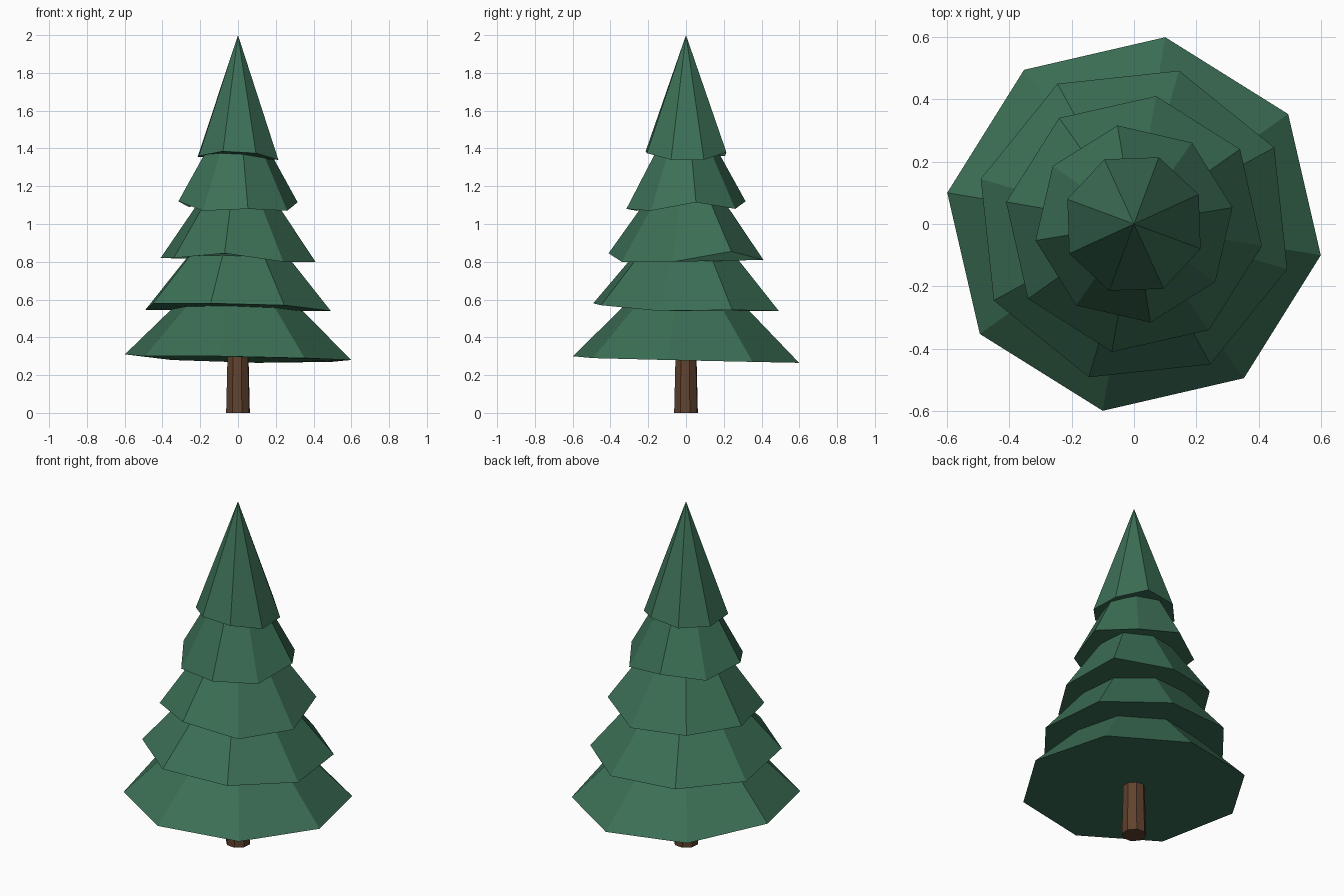
import bpy
import bmesh
from math import cos, sin, radians, tau

SIDES = 8

cube = bpy.data.objects.get("Cube")
if cube:
    bpy.data.objects.remove(cube, do_unlink=True)


def make_material(name, rgb):
    mat = bpy.data.materials.new(name)
    mat.use_nodes = True
    mat.diffuse_color = (*rgb, 1)
    mat.node_tree.nodes["Principled BSDF"].inputs["Base Color"].default_value = (*rgb, 1)
    return mat


def ring(bm, radius, turn, heights):
    """Add one ring of vertices, each with its own height."""
    angles = [radians(turn) + tau * i / SIDES for i in range(SIDES)]
    return [bm.verts.new((radius * cos(a), radius * sin(a), z))
            for a, z in zip(angles, heights)]


def finish(bm, name, mat):
    bmesh.ops.recalc_face_normals(bm, faces=bm.faces)
    mesh = bpy.data.meshes.new(name)
    bm.to_mesh(mesh)
    bm.free()
    mesh.materials.append(mat)
    obj = bpy.data.objects.new(name, mesh)
    bpy.context.collection.objects.link(obj)


def make_tier(name, radius, turn, apex, rim_heights, mat):
    """Closed faceted cone with an uneven rim."""
    bm = bmesh.new()
    rim = ring(bm, radius, turn, rim_heights)
    tip = bm.verts.new((0, 0, apex))
    for i in range(SIDES):
        bm.faces.new((rim[i], rim[(i + 1) % SIDES], tip))
    bm.faces.new(rim[::-1])
    finish(bm, name, mat)


def make_trunk(name, foot, top, height, turn, mat):
    """Tapered faceted post."""
    bm = bmesh.new()
    low = ring(bm, foot, turn, [0] * SIDES)
    high = ring(bm, top, turn, [height] * SIDES)
    for i in range(SIDES):
        j = (i + 1) % SIDES
        bm.faces.new((low[i], low[j], high[j], high[i]))
    bm.faces.new(low[::-1])
    bm.faces.new(high)
    finish(bm, name, mat)


green = make_material("needle_green", (0.045, 0.16, 0.092))
brown = make_material("bark_brown", (0.117, 0.054, 0.027))

make_trunk("trunk", 0.066, 0.056, 0.4, 18, brown)

# Branch tiers: rim radius, turn in degrees, apex height, rim heights
tiers = {
    "bottom_branches": (0.607, -9.5, 0.89,
                        (0.28, 0.27, 0.265, 0.28, 0.31, 0.30, 0.30, 0.29)),
    "lower_branches": (0.512, -16.4, 1.16,
                       (0.54, 0.545, 0.54, 0.55, 0.545, 0.58, 0.58, 0.57)),
    "middle_branches": (0.416, -9.8, 1.42,
                        (0.80, 0.855, 0.81, 0.82, 0.82, 0.82, 0.845, 0.80)),
    "upper_branches": (0.32, 9.5, 1.69,
                       (1.115, 1.08, 1.12, 1.09, 1.12, 1.07, 1.08, 1.07)),
    "treetop": (0.228, -20.4, 2.0,
                (1.34, 1.34, 1.38, 1.36, 1.355, 1.36, 1.385, 1.375)),
}
for name, (radius, turn, apex, heights) in tiers.items():
    make_tier(name, radius, turn, apex, heights, green)
